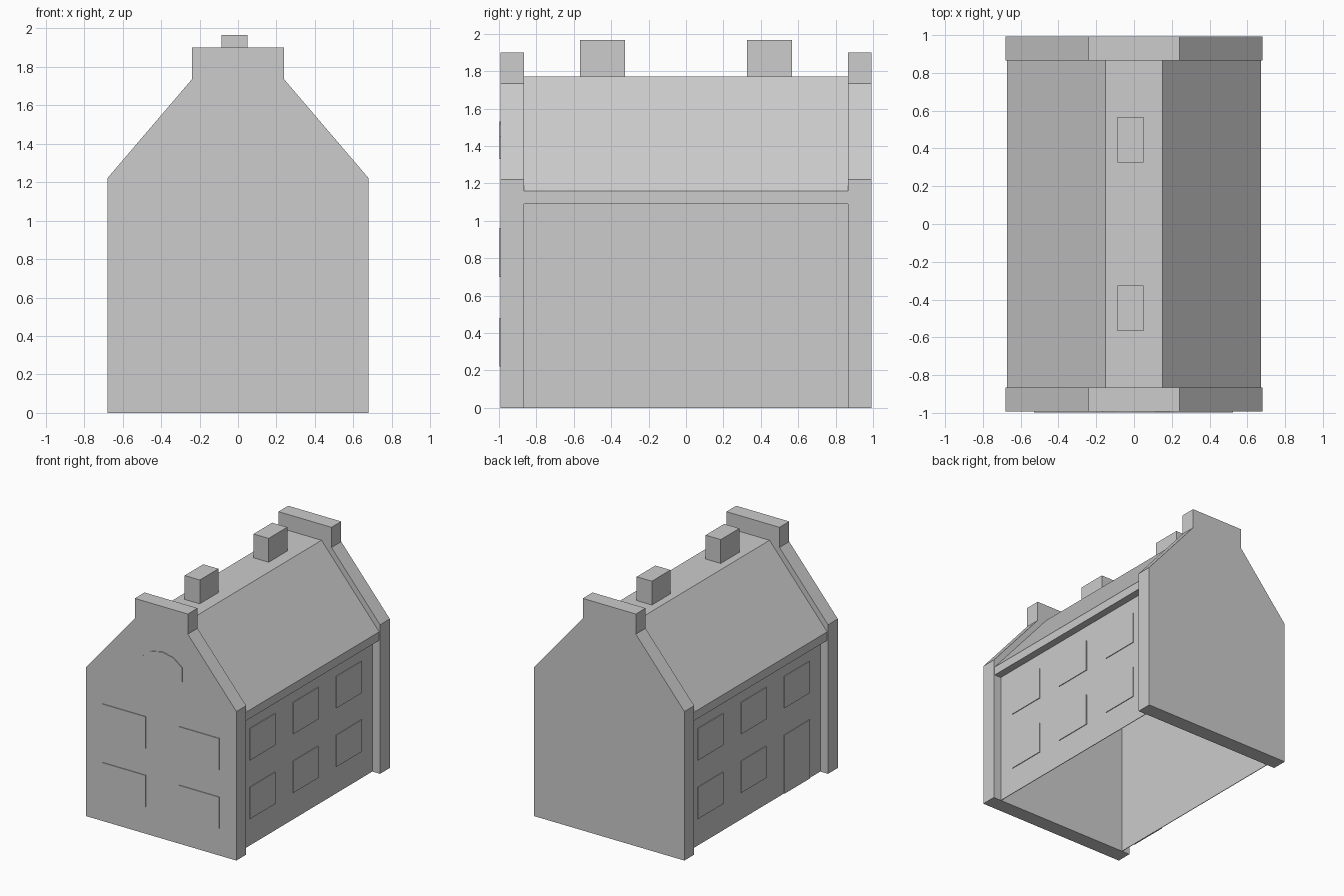
import bpy, bmesh

cube = bpy.data.objects.get("Cube")
if cube:
    bpy.data.objects.remove(cube, do_unlink=True)

grey = bpy.data.materials.new("plain_grey")
grey.use_nodes = True
grey.diffuse_color = (0.604, 0.604, 0.604, 1)
grey.node_tree.nodes["Principled BSDF"].inputs["Base Color"].default_value = (0.604, 0.604, 0.604, 1)

WALL_X = 0.61      # face of the long walls
END_Y = 0.992      # outer face of the gables
INNER_Y = 0.866    # inner face of the gables
PLATE = 0.006      # thickness of windows and door


def finish(name, bm):
    bmesh.ops.recalc_face_normals(bm, faces=bm.faces)
    mesh = bpy.data.meshes.new(name)
    bm.to_mesh(mesh)
    bm.free()
    mesh.materials.append(grey)
    obj = bpy.data.objects.new(name, mesh)
    bpy.context.collection.objects.link(obj)
    return obj


def prism(name, profile, start, end):
    """Closed x-z profile extruded along y."""
    bm = bmesh.new()
    face = bm.faces.new([bm.verts.new((x, start, z)) for x, z in profile])
    new = bmesh.ops.extrude_face_region(bm, geom=[face])["geom"]
    verts = [v for v in new if isinstance(v, bmesh.types.BMVert)]
    bmesh.ops.translate(bm, verts=verts, vec=(0, end - start, 0))
    return finish(name, bm)


def box(name, x, y, z):
    return prism(name, [(x[0], z[0]), (x[1], z[0]), (x[1], z[1]), (x[0], z[1])], *y)


def mirrored(half):
    return half + [(-x, z) for x, z in reversed(half)]


# Stepped gable slabs at both ends
gable = mirrored([(0.68, 0), (0.68, 1.22), (0.24, 1.735), (0.24, 1.9)])
prism("front_gable", gable, -END_Y, -INNER_Y)
prism("back_gable", gable, INNER_Y, END_Y)

# Roof with flat ridge, fascia and soffit
roof = mirrored([(WALL_X, 1.09), (0.672, 1.09), (0.672, 1.16), (0.15, 1.77)])
prism("roof", roof, -INNER_Y, INNER_Y)

# Thin long walls, leaving the base open
for side, name in ((1, "left"), (-1, "right")):
    edges = sorted((side * WALL_X, side * (WALL_X - 0.005)))
    box(name + "_wall", edges, (-INNER_Y, INNER_Y), (0, 1.1))

# Chimneys
for side, name in ((-1, "front"), (1, "back")):
    box(name + "_chimney", (-0.087, 0.05), sorted((side * 0.325, side * 0.566)), (1.75, 1.965))

# Windows on the front and both long walls, with one door on the right
rows = (("lower", 0.22, 0.48), ("upper", 0.70, 0.96))
front = (-END_Y - PLATE, -END_Y + PLATE)
for row, low, high in rows:
    box(row + "_front_window_right", (-0.53, -0.14), front, (low, high))
    box(row + "_front_window_left", (0.165, 0.525), front, (low, high))
    for side, name in ((1, "left"), (-1, "right")):
        plate = sorted((side * (WALL_X - 0.002), side * (WALL_X + PLATE)))
        for i, mid in enumerate((-0.56, 0, 0.56)):
            door = side < 0 and i == 0 and row == "lower"
            label = "side_door" if door else f"{row}_{name}_window_{i + 1}"
            box(label, plate, (mid - 0.163, mid + 0.163), (0 if door else low, high))

# Arched attic window
arch = [(-0.17, 1.33), (0.19, 1.33), (0.19, 1.45), (0.11, 1.51),
        (0.01, 1.53), (-0.09, 1.51), (-0.17, 1.45)]
prism("attic_window", arch, *front)
